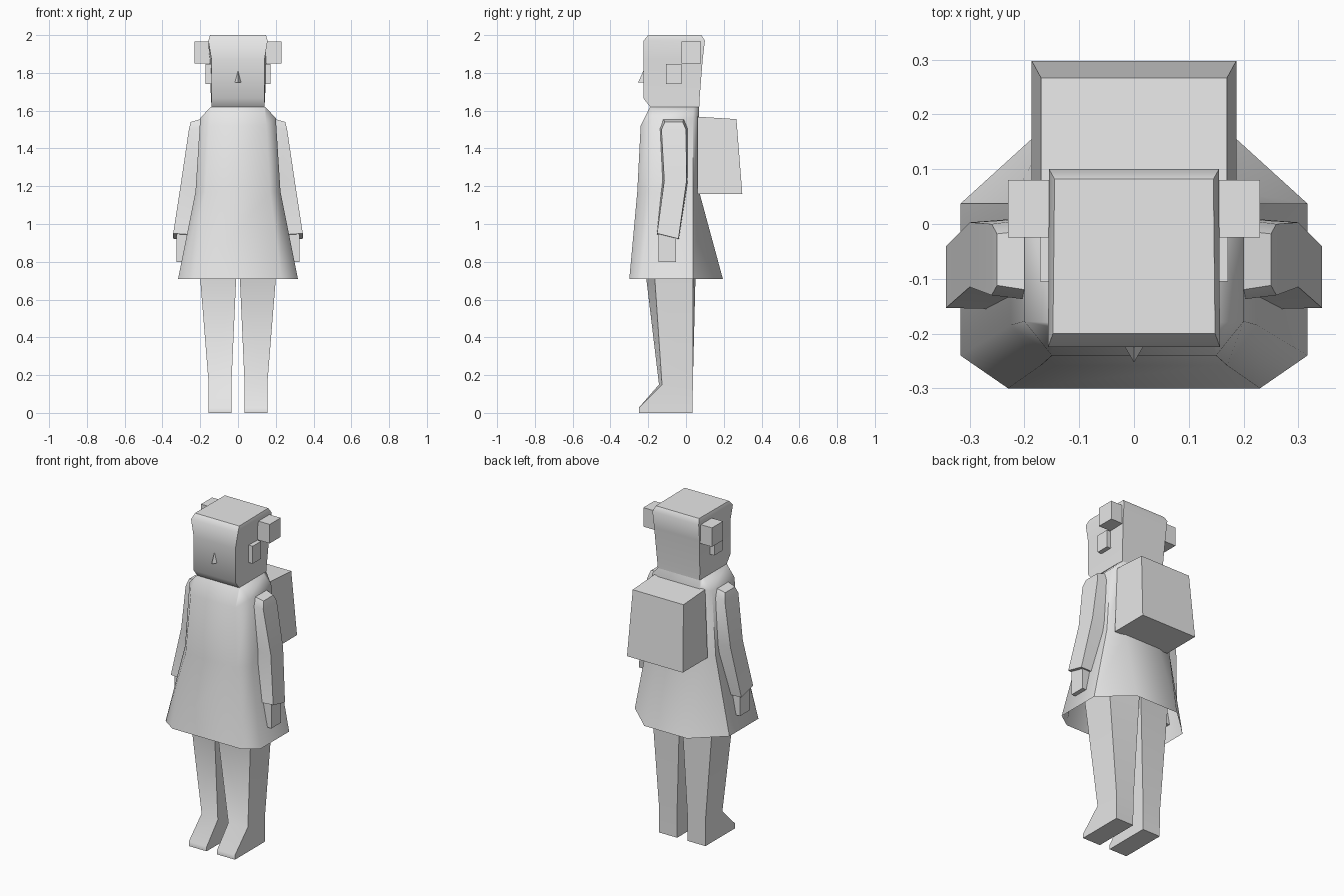
import bpy, bmesh, math

grey = bpy.data.materials.new("plain grey")
grey.diffuse_color = (0.8, 0.8, 0.8, 1)


def loft(name, rings, caps=(True, True), side=1):
    """Skin a stack of rings of 3D points; side=-1 mirrors it across x."""
    bm = bmesh.new()
    rows = [[bm.verts.new((x * side, y, z)) for x, y, z in r] for r in rings]
    n = len(rows[0])
    for a, b in zip(rows, rows[1:]):
        for i in range(n):
            j = (i + 1) % n
            bm.faces.new((a[i], a[j], b[j], b[i]))
    if caps[0]:
        bm.faces.new(rows[0])
    if caps[1]:
        bm.faces.new(rows[-1])
    bmesh.ops.recalc_face_normals(bm, faces=bm.faces)
    me = bpy.data.meshes.new(name)
    bm.to_mesh(me)
    bm.free()
    me.materials.append(grey)
    ob = bpy.data.objects.new(name, me)
    bpy.context.collection.objects.link(ob)
    bpy.ops.object.select_all(action='DESELECT')
    ob.select_set(True)
    bpy.context.view_layer.objects.active = ob
    bpy.ops.object.shade_smooth_by_angle(angle=math.radians(50))
    return ob


def rect(x0, x1, y0, y1, z):
    return [(x0, y0, z), (x1, y0, z), (x1, y1, z), (x0, y1, z)]


def box(name, x0, x1, y0, y1, z0, z1, side=1):
    return loft(name, [rect(x0, x1, y0, y1, z0), rect(x0, x1, y0, y1, z1)], side=side)


def sym(half):
    """Close a half outline by mirroring it across x."""
    return half + [(-x, y, z) for x, y, z in reversed(half)]


# Dress: eight-sided, flared and open at the hem
loft("dress", [
    sym([(.23, -.30, .71), (.317, -.24, .71), (.317, .037, .71), (.143, .195, .71)]),
    sym([(.17, -.258, 1.17), (.225, -.185, 1.17), (.225, .037, 1.17), (.12, .07, 1.17)]),
    sym([(.15, -.24, 1.52), (.2, -.178, 1.56), (.2, .037, 1.56), (.14, .07, 1.56)]),
    sym([(.14, -.19, 1.62), (.145, -.18, 1.62), (.145, .037, 1.62), (.14, .07, 1.62)]),
], caps=(False, True))

# Head: block with bevelled crown and chin, narrower face
loft("head", [
    [(-.14, -.19, 1.62), (.14, -.19, 1.62), (.14, .07, 1.62), (-.14, .07, 1.62)],
    [(-.14, -.225, 1.665), (.14, -.225, 1.665), (.143, .072, 1.665), (-.143, .072, 1.665)],
    [(-.14, -.225, 1.87), (.14, -.225, 1.87), (.152, .088, 1.87), (-.152, .088, 1.87)],
    [(-.157, -.225, 1.97), (.157, -.225, 1.97), (.155, .1, 1.97), (-.155, .1, 1.97)],
    [(-.148, -.20, 2.0), (.148, -.20, 2.0), (.145, .082, 2.0), (-.145, .082, 2.0)],
])

# Nose: small wedge
loft("nose", [
    [(-.018, -.222, 1.75), (0, -.253, 1.75), (.018, -.222, 1.75)],
    [(-.002, -.222, 1.81), (0, -.226, 1.81), (.002, -.222, 1.81)],
])

# Backpack: tapers to the top
loft("backpack", [
    rect(-.187, .187, .06, .298, 1.16),
    [(-.17, .06, 1.568), (.17, .06, 1.568), (.17, .267, 1.555), (-.17, .267, 1.555)],
])

for side, tag in ((1, "right"), (-1, "left")):
    # Leg and foot in one piece
    loft(f"leg_{tag}", [
        [(.005, -.225, .85), (.212, -.175, .85), (.212, .037, .85), (.005, .055, .85)],
        [(.01, -.21, .71), (.2, -.165, .71), (.2, .037, .71), (.01, .05, .71)],
        [(.035, -.143, .15), (.155, -.127, .15), (.155, .036, .15), (.035, .036, .15)],
        rect(.035, .155, -.25, .035, .027),
        rect(.035, .155, -.25, .035, 0),
    ], side=side)

    # Sleeve: slightly bent, narrower on the outer face
    loft(f"sleeve_{tag}", [
        [(.265, -.155, .945), (.343, -.153, .95), (.343, -.04, .922), (.265, -.038, .92)],
        [(.21, -.125, 1.23), (.3, -.115, 1.23), (.3, .003, 1.23), (.21, .01, 1.23)],
        [(.18, -.14, 1.51), (.26, -.13, 1.5), (.26, .0, 1.5), (.18, .01, 1.51)],
        [(.18, -.123, 1.56), (.25, -.112, 1.54), (.25, -.018, 1.54), (.18, -.01, 1.56)],
    ], side=side)

    # Hand, ear and hair bun
    box(f"hand_{tag}", .268, .325, -.145, -.052, .80, .96, side)
    box(f"ear_{tag}", .13, .172, -.105, -.025, 1.742, 1.848, side)
    box(f"hair_bun_{tag}", .14, .23, -.025, .08, 1.85, 1.965, side)
